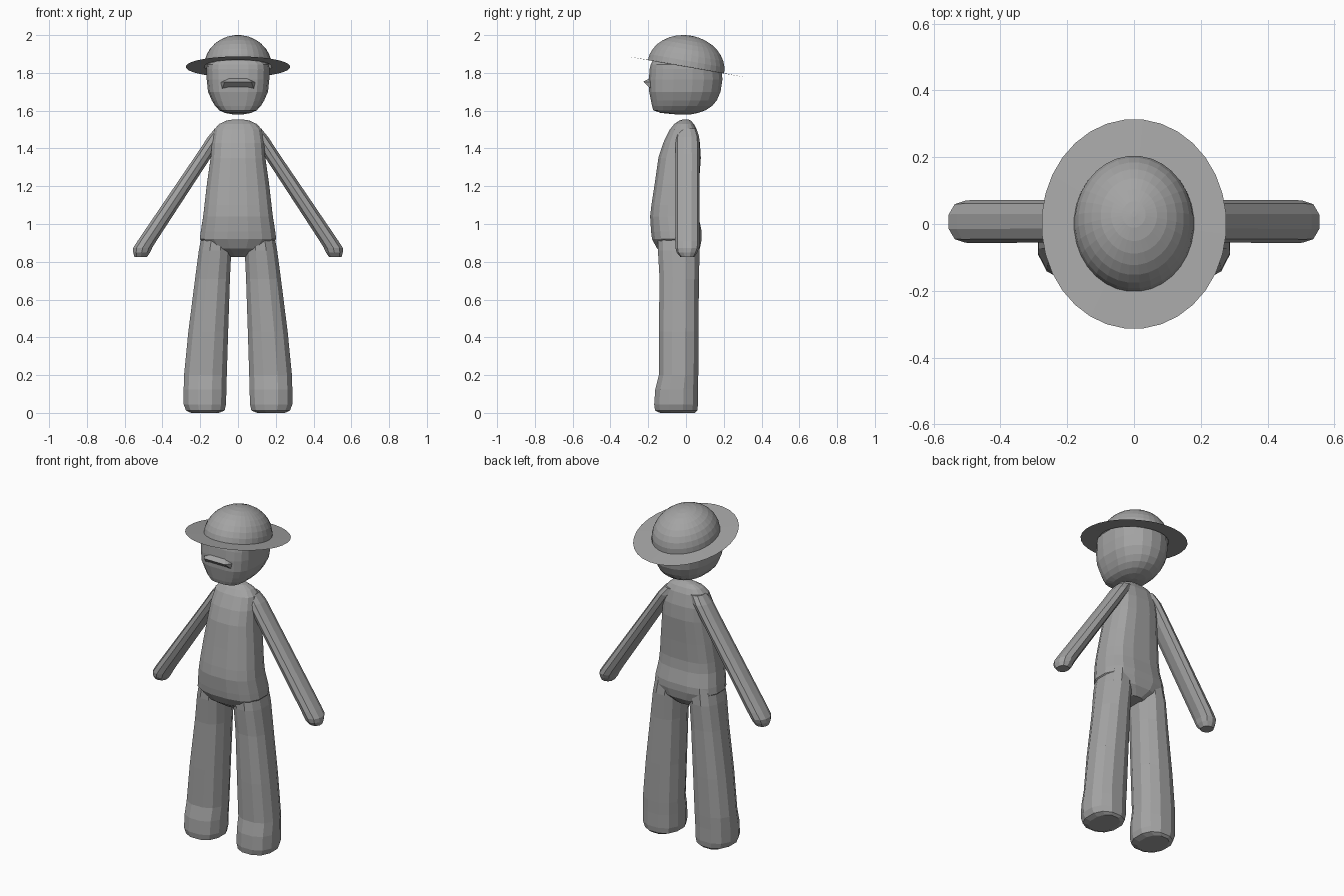
import bpy, bmesh, math

grey = bpy.data.materials.new("plain grey")
grey.diffuse_color = (0.37, 0.37, 0.37, 1)


def power(v, p):
    return math.copysign(abs(v) ** p, v)


def loft(name, rings, sides=12, front=1.0, back=1.0, caps=(True, True), mirror=False):
    """Skin rings of (z, x0, x1, y0, y1); exponents below 1 square off front or back."""
    bm = bmesh.new()
    loops = []
    for z, x0, x1, y0, y1 in rings:
        loop = []
        for i in range(sides):
            a = 2 * math.pi * (i + 0.5) / sides
            p = front if math.sin(a) < 0 else back
            x = (x0 + x1) / 2 + (x1 - x0) / 2 * power(math.cos(a), p)
            y = (y0 + y1) / 2 + (y1 - y0) / 2 * power(math.sin(a), p)
            loop.append(bm.verts.new((x, y, z)))
        loops.append(loop)
    for lo, hi in zip(loops, loops[1:]):
        for i in range(sides):
            j = (i + 1) % sides
            bm.faces.new((lo[i], lo[j], hi[j], hi[i]))
    if caps[0]:
        bm.faces.new(loops[0])
    if caps[1]:
        bm.faces.new(loops[-1])
    bmesh.ops.recalc_face_normals(bm, faces=bm.faces)
    return finish(name, bm, mirror)


def finish(name, bm, mirror=False):
    mesh = bpy.data.meshes.new(name)
    bm.to_mesh(mesh)
    bm.free()
    mesh.materials.append(grey)
    ob = bpy.data.objects.new(name, mesh)
    bpy.context.collection.objects.link(ob)
    if mirror:
        ob.modifiers.new("mirror", 'MIRROR')
    return ob


def sym(z, w, y0, y1):
    return (z, -w, w, y0, y1)


# Torso, from the crotch up to the rounded shoulders
loft("torso", [
    sym(0.825, 0.05, -0.09, 0.04), sym(0.87, 0.16, -0.155, 0.075),
    sym(0.92, 0.205, -0.182, 0.085), sym(0.96, 0.2, -0.187, 0.085),
    sym(1.04, 0.187, -0.192, 0.068), sym(1.1, 0.18, -0.185, 0.064),
    sym(1.21, 0.167, -0.168, 0.07), sym(1.35, 0.147, -0.148, 0.08),
    sym(1.43, 0.14, -0.122, 0.075), sym(1.5, 0.128, -0.087, 0.058),
    sym(1.53, 0.1, -0.062, 0.042), sym(1.548, 0.06, -0.035, 0.025),
    sym(1.554, 0.02, -0.015, 0.01),
], sides=16, front=0.8, back=0.7)

# Legs, flaring to plain feet
loft("leg", [
    (0.0, 0.1, 0.25, -0.14, 0.05), (0.012, 0.068, 0.278, -0.167, 0.063),
    (0.045, 0.06, 0.291, -0.172, 0.067), (0.125, 0.058, 0.291, -0.166, 0.067),
    (0.2, 0.056, 0.289, -0.147, 0.068), (0.43, 0.049, 0.266, -0.147, 0.07),
    (0.71, 0.04, 0.23, -0.143, 0.071), (0.86, 0.033, 0.21, -0.152, 0.076),
    (0.96, 0.03, 0.19, -0.15, 0.07),
], sides=12, front=0.85, back=0.85, mirror=True)

# Arms, slanting outward to blunt hands
loft("arm", [
    (0.826, 0.48, 0.55, -0.03, 0.045), (0.85, 0.463, 0.557, -0.05, 0.06),
    (0.874, 0.452, 0.557, -0.056, 0.07), (0.91, 0.43, 0.534, -0.057, 0.072),
    (1.37, 0.13, 0.221, -0.055, 0.072), (1.46, 0.07, 0.162, -0.055, 0.07),
    (1.505, 0.04, 0.125, -0.045, 0.055),
], sides=10, front=0.9, back=0.9, mirror=True)

# Head with a flattened face
loft("head", [
    sym(1.579, 0.02, -0.04, 0.02), sym(1.588, 0.07, -0.135, 0.065),
    sym(1.602, 0.1, -0.174, 0.105), sym(1.625, 0.122, -0.181, 0.14),
    sym(1.655, 0.14, -0.187, 0.165), sym(1.7, 0.16, -0.196, 0.185),
    sym(1.765, 0.167, -0.198, 0.195), sym(1.82, 0.168, -0.194, 0.19),
    sym(1.845, 0.165, -0.188, 0.15), sym(1.87, 0.13, -0.175, 0.1),
], sides=20, front=0.6, back=0.9)

# Small ledge across the face
bm = bmesh.new()
upper, edge, lower = [[bm.verts.new((s * w, y, z)) for s in (-1, 1)] for w, y, z in
                      ((0.045, -0.19, 1.773), (0.07, -0.226, 1.753), (0.085, -0.185, 1.715))]
root = [bm.verts.new((s * 0.095, -0.18, 1.75)) for s in (-1, 1)]
for a, b in ((upper, edge), (edge, lower)):
    bm.faces.new((a[0], b[0], b[1], a[1]))
for k in (0, 1):
    bm.faces.new((upper[k], edge[k], root[k]))
    bm.faces.new((edge[k], lower[k], root[k]))
bmesh.ops.recalc_face_normals(bm, faces=bm.faces)
finish("face_ledge", bm)

# Hat crown: half ellipsoid, tipped back
crown_rings = []
for k in range(9):
    a = min(math.pi / 2 * k / 8, 1.53)
    w, d = 0.18 * math.cos(a), 0.206 * math.cos(a)
    crown_rings.append(sym(0.167 * math.sin(a), w, -d, d))
crown = loft("hat_crown", crown_rings, sides=32, caps=(False, True))

# Hat brim: thin flat oval ring in the same tilt
brim = loft("hat_brim", [sym(0.0, 0.277, -0.319, 0.319), sym(0.002, 0.178, -0.204, 0.204)],
            sides=32, caps=(False, False))
for part in (crown, brim):
    part.location.z = 1.832
    part.rotation_euler.x = math.radians(-10)
